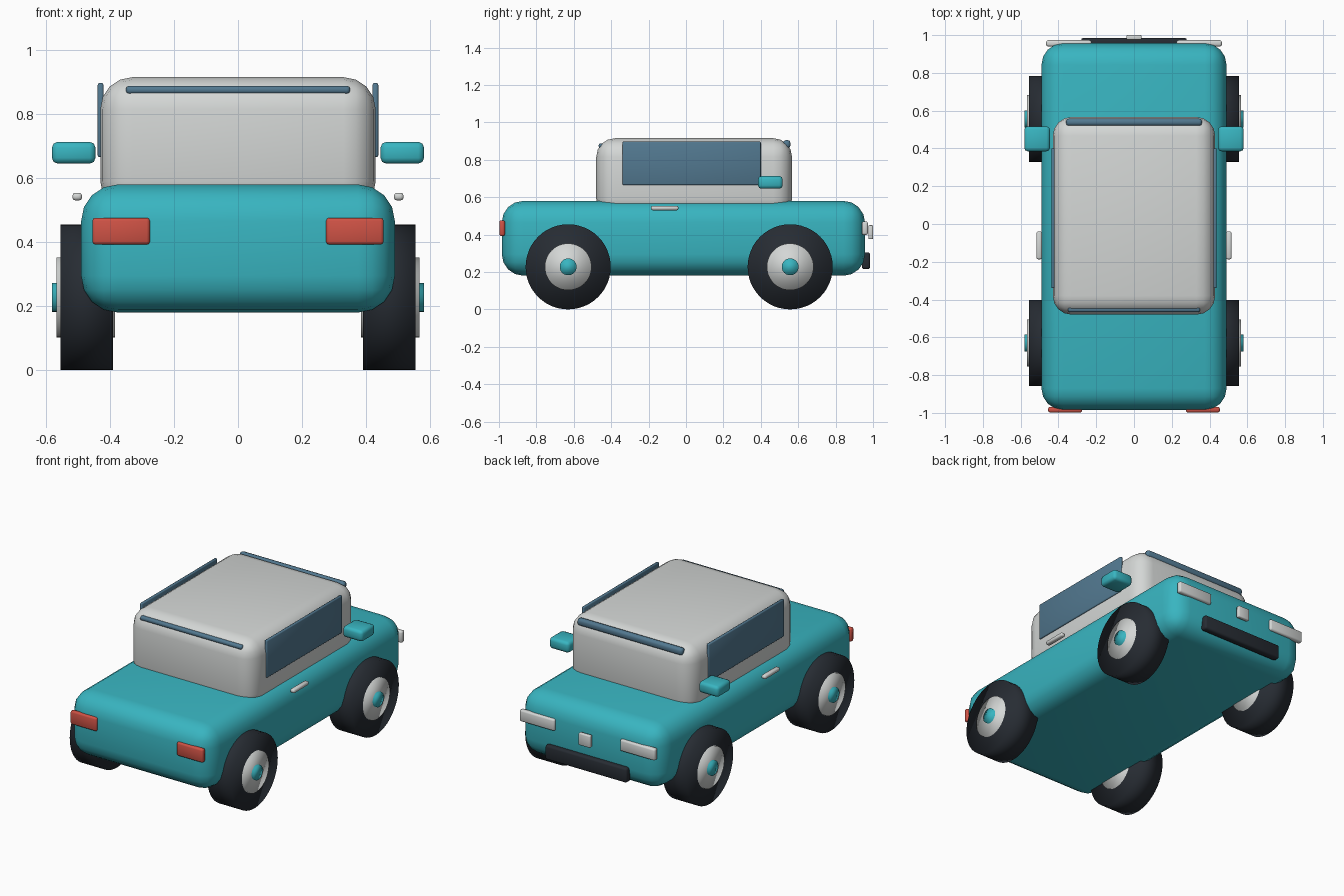
import bpy
import bmesh
from math import radians
from mathutils import Matrix

old = bpy.data.objects.get("Cube")
if old:
    bpy.data.objects.remove(old, do_unlink=True)


def material(name, rgb):
    mat = bpy.data.materials.new(name)
    mat.use_nodes = True
    colour = (*rgb, 1)
    mat.diffuse_color = colour
    mat.node_tree.nodes["Principled BSDF"].inputs["Base Color"].default_value = colour
    return mat


teal = material("teal paint", (0.04, 0.46, 0.53))
pale = material("pale grey", (0.66, 0.68, 0.67))
glass = material("blue glass", (0.085, 0.19, 0.28))
rubber = material("dark rubber", (0.02, 0.025, 0.033))
red = material("red lens", (0.62, 0.085, 0.06))


def finish(name, bm, mat):
    mesh = bpy.data.meshes.new(name)
    bm.to_mesh(mesh)
    bm.free()
    mesh.materials.append(mat)
    mesh.shade_smooth()
    obj = bpy.data.objects.new(name, mesh)
    bpy.context.collection.objects.link(obj)
    return obj


def box(name, mat, xs, ys, zs, bevel, segments=2):
    """Rounded box given by its extent on each axis."""
    spans = (xs, ys, zs)
    centre = [(a + b) / 2 for a, b in spans]
    size = [abs(b - a) for a, b in spans]
    bm = bmesh.new()
    bmesh.ops.create_cube(bm, size=1,
                          matrix=Matrix.Translation(centre) @ Matrix.Diagonal((*size, 1)))
    bmesh.ops.bevel(bm, geom=bm.edges[:], offset=bevel, segments=segments,
                    profile=0.5, affect='EDGES', clamp_overlap=True)
    return finish(name, bm, mat)


def disc(name, mat, x_in, x_out, y, z, radius):
    """Cylinder lying along the x axis."""
    bm = bmesh.new()
    place = Matrix.Translation(((x_in + x_out) / 2, y, z)) @ Matrix.Rotation(radians(90), 4, 'Y')
    bmesh.ops.create_cone(bm, cap_ends=True, segments=48, radius1=radius, radius2=radius,
                          depth=abs(x_out - x_in), matrix=place)
    return finish(name, bm, mat)


# Main masses
box("body", teal, (-0.49, 0.49), (-0.985, 0.957), (0.18, 0.58), 0.115, 4)
box("cabin", pale, (-0.43, 0.43), (-0.48, 0.567), (0.49, 0.915), 0.1, 4)

# End window bars along the roof edges
box("front_window_bar", glass, (-0.35, 0.35), (-0.467, -0.435), (0.862, 0.888), 0.01)
box("back_window_bar", glass, (-0.36, 0.36), (0.52, 0.558), (0.862, 0.905), 0.014)

# Bumper and badge
box("bumper", rubber, (-0.28, 0.28), (0.94, 0.985), (0.215, 0.305), 0.012)
box("badge_plate", pale, (-0.04, 0.04), (0.975, 1.0), (0.375, 0.45), 0.006)

# Paired parts on both sides
for side, s in (("left", 1), ("right", -1)):
    def pair(name, mat, inner, outer, ys, zs, bevel):
        box(f"{side}_{name}", mat, (s * inner, s * outer), ys, zs, bevel)

    pair("side_window", glass, 0.42, 0.438, (-0.34, 0.4), (0.665, 0.897), 0.006)
    pair("mirror", teal, 0.445, 0.581, (0.385, 0.517), (0.645, 0.713), 0.018)
    pair("door_handle", pale, 0.487, 0.517, (-0.187, -0.04), (0.53, 0.554), 0.009)
    pair("red_lamp", red, 0.275, 0.455, (-0.998, -0.968), (0.392, 0.476), 0.01)
    pair("pale_lamp", pale, 0.225, 0.465, (0.94, 0.973), (0.398, 0.47), 0.01)

    # Wheels
    for end, y in (("front", -0.63), ("back", 0.557)):
        z = 0.2275
        disc(f"{side}_{end}_tyre", rubber, s * 0.39, s * 0.555, y, z, z)
        disc(f"{side}_{end}_hubcap", pale, s * 0.384, s * 0.566, y, z, 0.125)
        disc(f"{side}_{end}_hub_centre", teal, s * 0.45, s * 0.58, y, z, 0.045)
